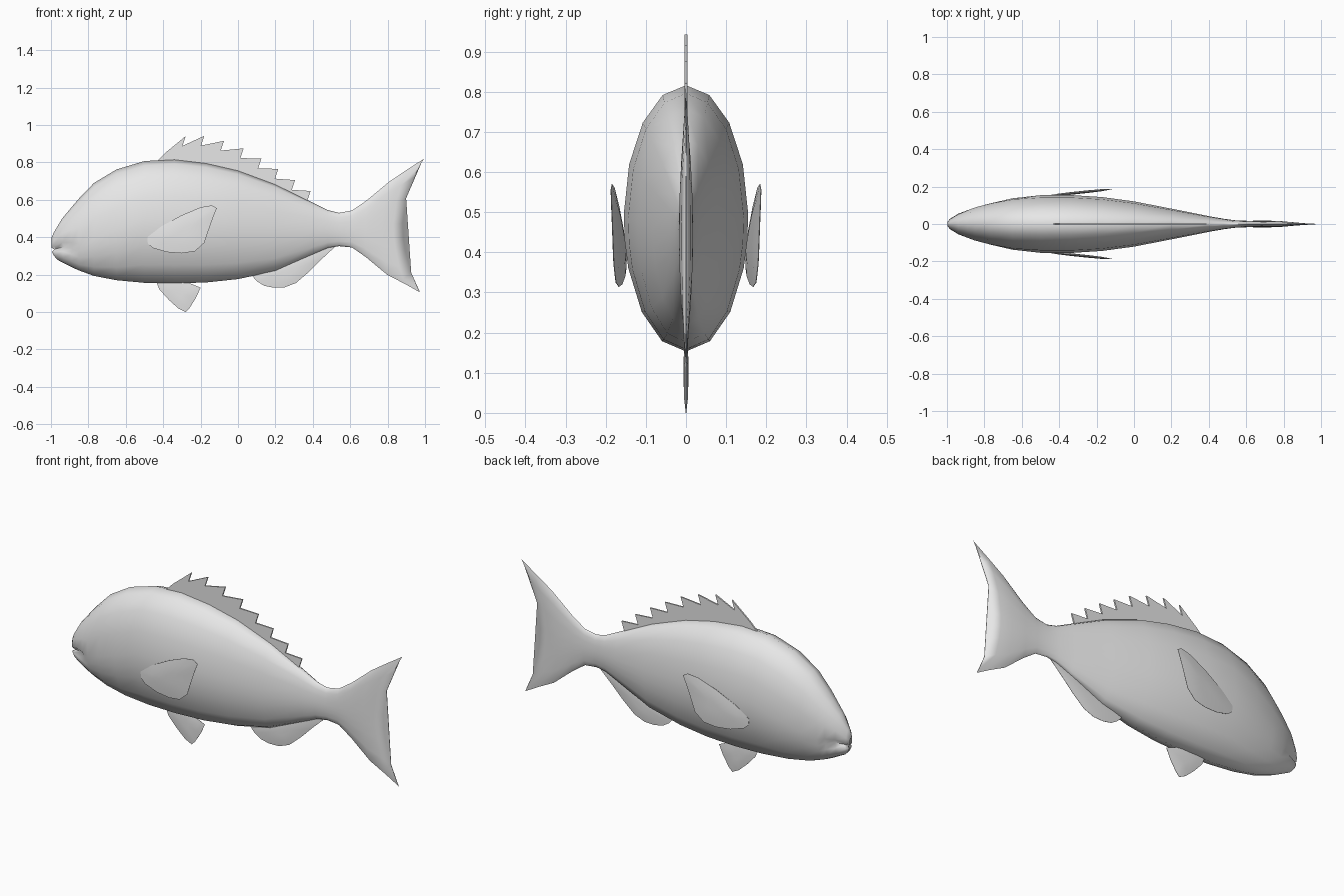
import bpy, bmesh, math

cube = bpy.data.objects.get("Cube")
if cube:
    bpy.data.objects.remove(cube, do_unlink=True)

grey = bpy.data.materials.new("pale grey")
grey.use_nodes = True
grey.diffuse_color = (0.8, 0.8, 0.8, 1)
grey.node_tree.nodes["Principled BSDF"].inputs["Base Color"].default_value = (0.8, 0.8, 0.8, 1)


def loft(name, rings, angle):
    """Skin closed rings of equal size, cap both ends and shade smooth."""
    bm = bmesh.new()
    rows = [[bm.verts.new(p) for p in r] for r in rings]
    n = len(rows[0])
    for a, b in zip(rows, rows[1:]):
        for i in range(n):
            j = (i + 1) % n
            bm.faces.new((a[i], a[j], b[j], b[i]))
    bm.faces.new(rows[0])
    bm.faces.new(rows[-1])
    bmesh.ops.recalc_face_normals(bm, faces=bm.faces)
    me = bpy.data.meshes.new(name)
    bm.to_mesh(me)
    bm.free()
    me.materials.append(grey)
    ob = bpy.data.objects.new(name, me)
    bpy.context.collection.objects.link(ob)
    bpy.ops.object.select_all(action='DESELECT')
    ob.select_set(True)
    bpy.context.view_layer.objects.active = ob
    bpy.ops.object.shade_smooth_by_angle(angle=math.radians(angle))


def ramp(x, start, end):
    """0 at start, 1 at end, held beyond both."""
    return min(max((x - start) / (end - start), 0), 1)


# Body sections from nose to tail: x, top, bottom, half width
SECTIONS = [
    (-0.998, 0.395, 0.288, 0.010), (-0.985, 0.425, 0.278, 0.027),
    (-0.94, 0.50, 0.26, 0.055), (-0.89, 0.56, 0.24, 0.075),
    (-0.85, 0.607, 0.222, 0.09), (-0.77, 0.69, 0.193, 0.112),
    (-0.65, 0.762, 0.17, 0.138), (-0.50, 0.807, 0.156, 0.154),
    (-0.34, 0.816, 0.153, 0.155), (-0.17, 0.796, 0.158, 0.144),
    (0.0, 0.757, 0.176, 0.121), (0.2, 0.683, 0.218, 0.082),
    (0.4, 0.585, 0.306, 0.042), (0.48, 0.545, 0.342, 0.028),
    (0.54, 0.53, 0.352, 0.02), (0.61, 0.543, 0.345, 0.017),
    (0.69, 0.598, 0.292, 0.018), (0.81, 0.698, 0.198, 0.017),
    (0.91, 0.765, 0.15, 0.011), (0.995, 0.82, 0.105, 0.002),
]


def body_ring(x, top, bottom, width):
    """Oval section with a mouth groove at the nose and a forked tail end."""
    groove = 0.5 * ramp(x, -0.85, -0.98)
    mouth = 98 + 20 * ramp(x, -1, -0.85) - 18 * ramp(x, -0.85, -0.5)
    chin = 0.025 * ramp(x, -0.89, -1)
    tail = ramp(x, 0.62, 0.995)
    angles = [(mouth - 12) * i / 4 for i in range(5)] + [mouth]
    angles += [mouth + 12 + (168 - mouth) * i / 3 for i in range(4)]
    half = []
    for a in angles:
        v, s = math.cos(math.radians(a)), math.sin(math.radians(a))
        px = x - 0.115 * tail ** 1.5 * (1 - v * v)
        if v < 0:
            px += (chin - 0.022 * tail) * v * v
        y = width * s
        if a == mouth:
            y *= 1 - groove
            px += 0.03 * groove
        half.append((px, y, (top + bottom) / 2 + v * (top - bottom) / 2))
    return half + [(px, -y, z) for px, y, z in half[-2:0:-1]]


loft("fish_body_and_tail", [body_ring(*s) for s in SECTIONS], 85)


def fin(name, outline, thick, side=1, offset=0, splay=0):
    """Lens shaped fin: thin rim with a raised middle on both sides."""
    cx = sum(p[0] for p in outline) / len(outline)
    cz = sum(p[1] for p in outline) / len(outline)
    rings = []
    for scale, y in ((0.25, -1), (0.65, -0.8), (1, -0.1), (1, 0.1), (0.65, 0.8), (0.25, 1)):
        ring = []
        for px, pz in outline:
            x, z = cx + (px - cx) * scale, cz + (pz - cz) * scale
            ring.append((x, side * (offset + splay * x + y * thick), z))
        rings.append(ring)
    loft(name, rings, 60)


# Side fins, splayed away from the body towards the tail
SIDE_FIN = [(-0.485, 0.40), (-0.482, 0.365), (-0.455, 0.342), (-0.38, 0.32), (-0.30, 0.314),
            (-0.23, 0.325), (-0.18, 0.37), (-0.16, 0.43), (-0.135, 0.50), (-0.113, 0.555),
            (-0.14, 0.57), (-0.20, 0.56), (-0.30, 0.518), (-0.41, 0.458)]
for name, side in (("left_side_fin", 1), ("right_side_fin", -1)):
    fin(name, SIDE_FIN, 0.007, side, 0.199, 0.105)

# Belly fins
fin("front_belly_fin", [(-0.44, 0.17), (-0.42, 0.12), (-0.37, 0.065), (-0.32, 0.02),
                        (-0.28, 0.0), (-0.26, 0.02), (-0.225, 0.075), (-0.20, 0.13),
                        (-0.26, 0.155), (-0.29, 0.19), (-0.37, 0.20)], 0.006)
fin("rear_belly_fin", [(0.07, 0.20), (0.10, 0.165), (0.14, 0.14), (0.19, 0.13), (0.25, 0.132),
                       (0.31, 0.155), (0.38, 0.215), (0.45, 0.285), (0.52, 0.35),
                       (0.40, 0.34), (0.25, 0.27), (0.15, 0.23)], 0.006)

# Spiny back fin: each spine leans back over a notch
PEAKS = [(-0.28, 0.94), (-0.18, 0.942), (-0.075, 0.915), (0.03, 0.875),
         (0.125, 0.82), (0.215, 0.765), (0.305, 0.705), (0.388, 0.647)]
back = [(-0.435, 0.805), (-0.39, 0.85)]
for x, z in PEAKS:
    back += [(x, z), (x - 0.017, z - 0.052)]
back += [(0.34, 0.58), (0.2, 0.65), (0.0, 0.72), (-0.17, 0.76), (-0.34, 0.78)]
loft("spiny_back_fin", [[(x, y, z) for x, z in back] for y in (-0.004, 0.004)], 40)
